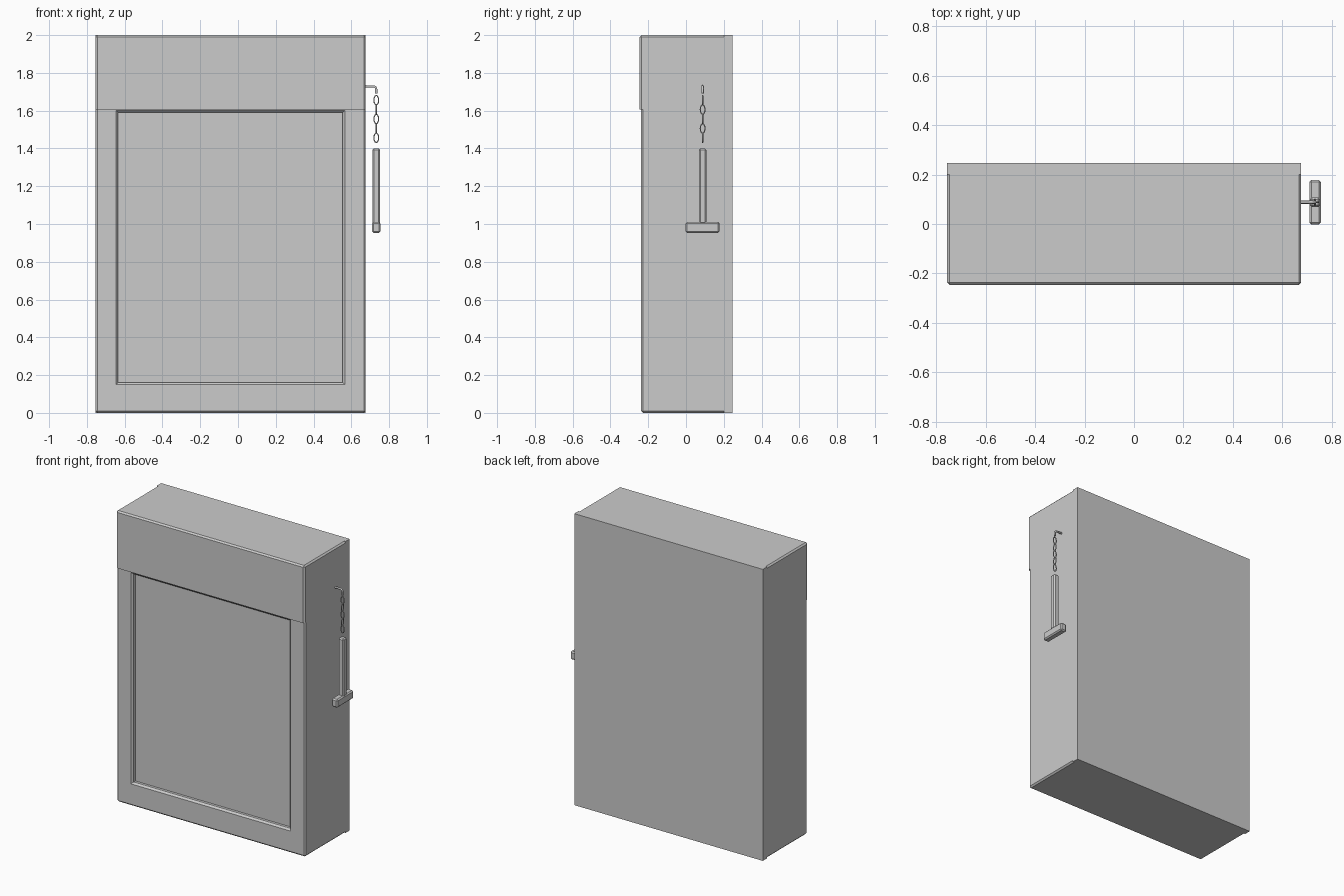
import bpy, bmesh, math

if "Cube" in bpy.data.objects:
    bpy.data.objects.remove(bpy.data.objects["Cube"])

X0, X1 = -0.755, 0.676       # cabinet sides
SPLIT = 1.607                # underside of header
HX, HY = 0.732, 0.088        # axis of the hanging hammer


def finish(bm, name):
    bmesh.ops.recalc_face_normals(bm, faces=bm.faces[:])
    me = bpy.data.meshes.new(name)
    bm.to_mesh(me)
    bm.free()
    ob = bpy.data.objects.new(name, me)
    bpy.context.collection.objects.link(ob)
    return ob


def box(name, lo, hi, bevel=0.0, keep_sharp=lambda a, b: False):
    """Box between two corners; chamfers every edge not kept sharp."""
    bm = bmesh.new()
    bmesh.ops.create_cube(bm, size=1)
    for v in bm.verts:
        v.co = [(lo[i] + hi[i]) / 2 + v.co[i] * (hi[i] - lo[i]) for i in range(3)]
    if bevel:
        edges = [e for e in bm.edges if not keep_sharp(e.verts[0].co, e.verts[1].co)]
        bmesh.ops.bevel(bm, geom=edges, offset=bevel, segments=1,
                        affect='EDGES', profile=0.5)
    return finish(bm, name)


def near(a, b):
    return abs(a - b) < 1e-4


def cabinet_sharp(a, b):
    back = near(a.y, 0.2) and near(b.y, 0.2)
    seam = near(a.z, SPLIT) and near(b.z, SPLIT)
    return back or seam


# Cabinet: square back, chamfered body and slightly proud header
box("back_panel", (X0, 0.2, 0), (X1, 0.246, 2))
body = box("cabinet_body", (X0, -0.237, 0), (X1, 0.2, SPLIT), 0.01, cabinet_sharp)
box("header", (X0, -0.246, SPLIT), (X1, 0.2, 2), 0.01, cabinet_sharp)

# Recessed door window with chamfered rim
bm = bmesh.new()
rings = []
for y, g in ((-0.249, 0.012), (-0.225, -0.012), (-0.207, -0.012)):
    xa, xb, za, zb = -0.646 - g, 0.566 + g, 0.15 - g, 1.601 + g
    rings.append([bm.verts.new((x, y, z)) for x, z in
                  ((xa, za), (xb, za), (xb, zb), (xa, zb))])
for a, b in zip(rings, rings[1:]):
    for i in range(4):
        j = (i + 1) % 4
        bm.faces.new((a[i], a[j], b[j], b[i]))
bm.faces.new(rings[0])
bm.faces.new(rings[-1])
cutter = finish(bm, "window_cutter")
cutter.hide_render = True
mod = body.modifiers.new("window", 'BOOLEAN')
mod.operation = 'DIFFERENCE'
mod.solver = 'EXACT'
mod.object = cutter
bpy.context.view_layer.objects.active = body
bpy.ops.object.modifier_apply(modifier=mod.name)
bpy.data.objects.remove(cutter)


def tube(name, pts, radius, cyclic=False):
    cu = bpy.data.curves.new(name, 'CURVE')
    cu.dimensions = '3D'
    cu.bevel_depth = radius
    cu.bevel_resolution = 1
    cu.use_fill_caps = True
    sp = cu.splines.new('POLY')
    sp.points.add(len(pts) - 1)
    for p, co in zip(sp.points, pts):
        p.co = (*co, 1)
    sp.use_cyclic_u = cyclic
    ob = bpy.data.objects.new(name, cu)
    bpy.context.collection.objects.link(ob)


# Hook on the side wall
tube("hook", [(0.66, HY, 1.729), (0.72, HY, 1.729), (0.728, HY, 1.724),
              (HX, HY, 1.714), (HX, HY, 1.69)], 0.0065)

# Chain of alternating oval links
for k in range(5):
    pts = []
    for i in range(12):
        t = 2 * math.pi * i / 12
        w, z = 0.0125 * math.cos(t), 1.656 - 0.05 * k + 0.025 * math.sin(t)
        pts.append((HX, HY + w, z) if k % 2 else (HX + w, HY, z))
    tube(f"chain_link_{k + 1}", pts, 0.0035, True)

# Hammer
box("hammer_handle", (HX - 0.02, HY - 0.02, 1.0), (HX + 0.02, HY + 0.02, 1.4), 0.008)
box("hammer_head", (HX - 0.023, HY - 0.09, 0.953), (HX + 0.023, HY + 0.09, 1.01), 0.008)
